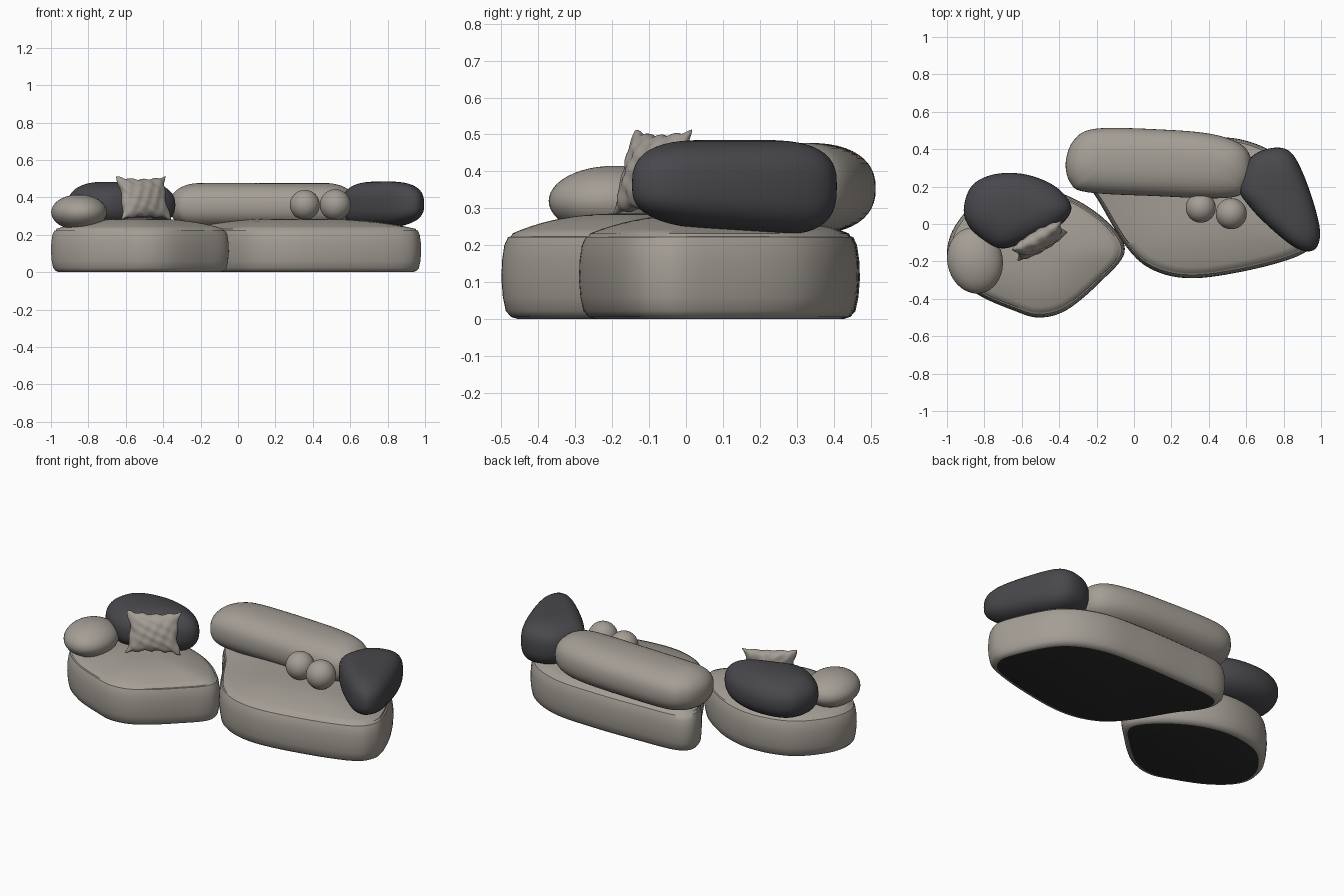
import bpy, bmesh, math
from mathutils import Vector, Euler

cube = bpy.data.objects.get("Cube")
if cube:
    bpy.data.objects.remove(cube, do_unlink=True)


def material(name, color):
    m = bpy.data.materials.new(name)
    m.use_nodes = True
    m.diffuse_color = (*color, 1)
    bsdf = m.node_tree.nodes["Principled BSDF"]
    bsdf.inputs["Base Color"].default_value = (*color, 1)
    bsdf.inputs["Roughness"].default_value = 0.9
    return m


BEIGE = material("beige fabric", (0.37, 0.34, 0.30))
DARK = material("charcoal fabric", (0.065, 0.064, 0.072))
BLACK = material("black base", (0.025, 0.025, 0.027))


def finish(name, bm, mats, angle=50):
    bmesh.ops.recalc_face_normals(bm, faces=bm.faces[:])
    mesh = bpy.data.meshes.new(name)
    bm.to_mesh(mesh)
    bm.free()
    for m in mats:
        mesh.materials.append(m)
    ob = bpy.data.objects.new(name, mesh)
    bpy.context.collection.objects.link(ob)
    bpy.ops.object.select_all(action="DESELECT")
    ob.select_set(True)
    bpy.context.view_layer.objects.active = ob
    bpy.ops.object.shade_smooth_by_angle(angle=math.radians(angle))
    return ob


def smooth_loop(points, steps=8):
    """Closed curve through a few plan points."""
    pts = [Vector(p) for p in points]
    n, out = len(pts), []
    for i in range(n):
        a, b, c, d = (pts[(i + k) % n] for k in (-1, 0, 1, 2))
        for s in range(steps):
            t = s / steps
            out.append(0.5 * (2 * b + (c - a) * t + (2 * a - 5 * b + 4 * c - d) * t * t
                              + (3 * b - a - 3 * c + d) * t ** 3))
    return out


def bounds(loop):
    xs, ys = [p.x for p in loop], [p.y for p in loop]
    mid = Vector(((max(xs) + min(xs)) / 2, (max(ys) + min(ys)) / 2))
    return mid, (max(xs) - min(xs)) / 2, (max(ys) - min(ys)) / 2


def loft(loop, rings):
    """Stack scaled copies of a plan loop: each ring is (scale x, scale y, z)."""
    mid = bounds(loop)[0]
    bm = bmesh.new()
    rows = [[bm.verts.new((mid.x + (p.x - mid.x) * sx, mid.y + (p.y - mid.y) * sy, z))
             for p in loop] for sx, sy, z in rings]
    n = len(loop)
    for lo, hi in zip(rows, rows[1:]):
        for i in range(n):
            bm.faces.new((lo[i], lo[(i + 1) % n], hi[(i + 1) % n], hi[i]))
    bm.faces.new(rows[0][::-1])
    bm.faces.new(rows[-1])
    return bm


def seat(name, points):
    """Upholstered base with a seam and a crowned top."""
    loop = smooth_loop(points)
    _, hx, hy = bounds(loop)
    wall = [(0.045, 0), (0.026, 0.006), (0.012, 0.022), (0.004, 0.06), (0, 0.11),
            (0.002, 0.16), (0.008, 0.2), (0.018, 0.222), (0.026, 0.224), (0.03, 0.232)]
    rings = [(1 - d / hx, 1 - d / hy, z) for d, z in wall]
    sx, sy, z0 = rings[-1]
    for k in range(1, 12):
        f = 1 - k / 12
        rings.append((sx * f, sy * f, z0 + 0.054 * (1 - f ** 2.6)))
    bm = loft(loop, rings)
    bm.normal_update()
    for f in bm.faces:
        f.material_index = int(f.normal.z < -0.99)
    return finish(name, bm, [BEIGE, BLACK])


def bolster(name, points, low, high, mat, power=0.85, tilt=0.0):
    """Soft cushion with a plan outline and a rounded cross-section."""
    loop = smooth_loop(points)
    mid, hx, hy = bounds(loop)
    r, zc, h = min(hx, hy) * 0.97, (low + high) / 2, (high - low) / 2
    rings = []
    for k in range(25):
        a = math.pi * (k / 24 - 0.5)
        d = r * (1 - max(math.cos(a), 0) ** power)
        z = zc + h * math.copysign(abs(math.sin(a)) ** power, a)
        rings.append((1 - d / hx, 1 - d / hy, z))
    bm = loft(loop, rings)
    # The underside rises toward the front
    for v in bm.verts:
        if v.co.z < zc:
            v.co.z += tilt * (mid.y - v.co.y) * (zc - v.co.z) / h
    return finish(name, bm, [mat], 80)


def ball(name, center, radii, mat, turn=0.0):
    bm = bmesh.new()
    bmesh.ops.create_uvsphere(bm, u_segments=40, v_segments=24, radius=1)
    for v in bm.verts:
        v.co = Vector(c * r for c, r in zip(v.co, radii))
    ob = finish(name, bm, [mat], 80)
    ob.location = center
    ob.rotation_euler.z = turn
    return ob


# Seats
seat("right_seat", [(-0.05, -0.15), (-0.13, 0), (-0.33, 0.14), (-0.56, 0.2), (-0.8, 0.15),
                    (-0.95, 0), (-1, -0.15), (-0.96, -0.27), (-0.83, -0.38), (-0.65, -0.46),
                    (-0.51, -0.5), (-0.36, -0.46), (-0.18, -0.31)])
seat("left_seat", [(-0.05, -0.11), (0.09, -0.24), (0.3, -0.29), (0.6, -0.25), (0.88, -0.17),
                   (0.97, -0.08), (0.96, 0.05), (0.82, 0.32), (0.6, 0.445), (0.3, 0.47),
                   (0, 0.465), (-0.24, 0.45), (-0.32, 0.39), (-0.3, 0.28), (-0.2, 0.14)])

# Backrests
bolster("long_backrest", [(-0.365, 0.33), (-0.34, 0.22), (-0.25, 0.17), (0.1, 0.15), (0.5, 0.14),
                          (0.61, 0.2), (0.63, 0.32), (0.58, 0.42), (0.42, 0.48), (0.15, 0.505),
                          (-0.2, 0.51), (-0.32, 0.45)], 0.23, 0.477, BEIGE)
bolster("left_backrest", [(0.56, 0.2), (0.62, 0.09), (0.75, -0.04), (0.87, -0.13), (0.96, -0.14),
                          (0.995, -0.06), (0.97, 0.08), (0.9, 0.28), (0.83, 0.39), (0.73, 0.405),
                          (0.62, 0.35)], 0.238, 0.485, DARK, 0.72, 0.08)
bolster("right_backrest", [(-0.91, 0.06), (-0.85, -0.05), (-0.71, -0.13), (-0.55, -0.08),
                           (-0.4, -0.01), (-0.335, 0.09), (-0.42, 0.2), (-0.58, 0.265),
                           (-0.75, 0.265), (-0.87, 0.2)], 0.235, 0.483, DARK)

# Armrest and round cushions
ball("armrest", (-0.85, -0.195, 0.32), (0.148, 0.178, 0.095), BEIGE, 0.2)
ball("round_cushion_1", (0.357, 0.087, 0.36), (0.08,) * 3, BEIGE)
ball("round_cushion_2", (0.52, 0.055, 0.36), (0.083,) * 3, BEIGE)

# Throw pillow: two puffed, lightly wrinkled sheets meeting at a pinched edge
bm = bmesh.new()
N = 32
for side in (-1, 1):
    grid = []
    for i in range(N + 1):
        row = []
        for j in range(N + 1):
            u, v = (math.sin(math.pi * (k / N - 0.5)) for k in (i, j))
            bulge = max((1 - u * u) * (1 - v * v), 0)
            fold = 0.005 * math.sin(11 * u + 4 * v) * math.sin(9 * v - 3 * u) * bulge ** 0.5
            wave = 0.004 * math.sin(13 * u + 7 * v)
            row.append(bm.verts.new((0.152 * u * (1 - 0.14 * (1 - v * v)) + wave * abs(u),
                                     side * (0.05 * bulge ** 0.42 + fold),
                                     0.118 * v * (1 - 0.14 * (1 - u * u)) + wave * abs(v))))
        grid.append(row)
    for i in range(N):
        for j in range(N):
            bm.faces.new((grid[i][j], grid[i + 1][j], grid[i + 1][j + 1], grid[i][j + 1]))
bmesh.ops.remove_doubles(bm, verts=bm.verts[:], dist=0.0001)
pillow = finish("throw_pillow", bm, [BEIGE], 80)
pillow.location = (-0.505, -0.09, 0.397)
pillow.rotation_euler = Euler((math.radians(-16), 0, math.radians(30)))
